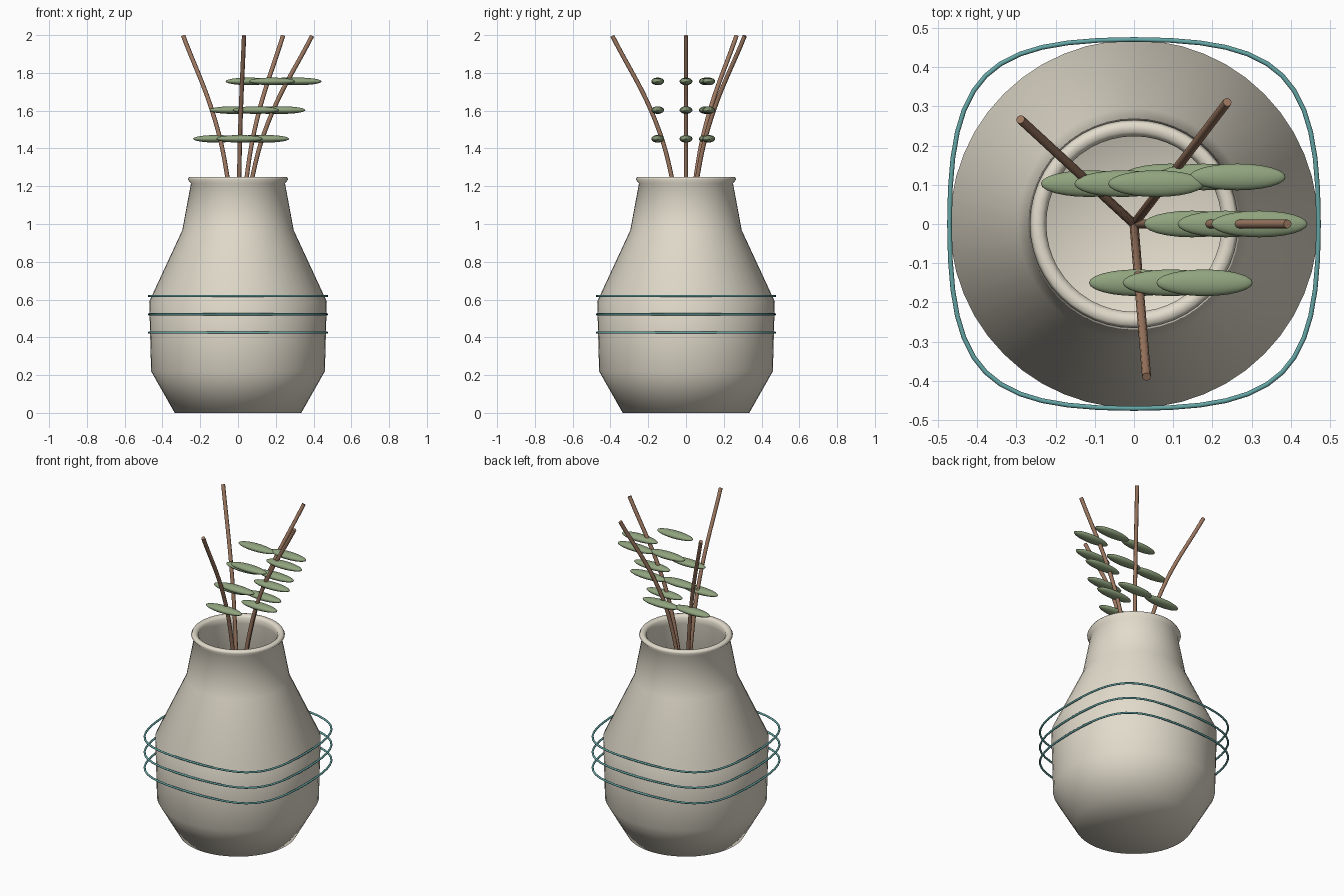
import bpy, bmesh, math

if "Cube" in bpy.data.objects:
    bpy.data.objects.remove(bpy.data.objects["Cube"])


def material(name, color):
    m = bpy.data.materials.new(name)
    m.diffuse_color = (*color, 1)
    m.use_nodes = True
    m.node_tree.nodes["Principled BSDF"].inputs["Base Color"].default_value = m.diffuse_color
    return m


clay = material("clay", (0.76, 0.71, 0.60))
teal = material("teal", (0.13, 0.38, 0.38))
bark = material("bark", (0.34, 0.19, 0.12))
green = material("green", (0.28, 0.37, 0.21))


def lathe(name, profile, steps, mat):
    bm = bmesh.new()
    verts = [bm.verts.new((r, 0, z)) for r, z in profile]
    edges = [bm.edges.new(p) for p in zip(verts, verts[1:])]
    bmesh.ops.spin(bm, geom=verts + edges, cent=(0, 0, 0), axis=(0, 0, 1),
                   angle=math.tau, steps=steps)
    bmesh.ops.remove_doubles(bm, verts=bm.verts, dist=0.0005)
    bmesh.ops.recalc_face_normals(bm, faces=bm.faces)
    for f in bm.faces:
        f.smooth = True
    me = bpy.data.meshes.new(name)
    bm.to_mesh(me)
    bm.free()
    me.materials.append(mat)
    ob = bpy.data.objects.new(name, me)
    bpy.context.collection.objects.link(ob)
    return ob


def tube(name, points, radius, mat, closed=False, handle=None, sides=2):
    cu = bpy.data.curves.new(name, 'CURVE')
    cu.dimensions = '3D'
    cu.bevel_depth = radius
    cu.bevel_resolution = sides
    cu.use_fill_caps = True
    cu.resolution_u = 12
    sp = cu.splines.new('BEZIER')
    sp.bezier_points.add(len(points) - 1)
    sp.use_cyclic_u = closed
    for bp, p in zip(sp.bezier_points, points):
        bp.co = p
        if handle:
            # tangent handles, longer than a circle's, give a rounded square
            bp.handle_left_type = bp.handle_right_type = 'FREE'
            t = (-p[1] * handle, p[0] * handle)
            bp.handle_right = (p[0] + t[0], p[1] + t[1], p[2])
            bp.handle_left = (p[0] - t[0], p[1] - t[1], p[2])
        else:
            bp.handle_left_type = bp.handle_right_type = 'AUTO'
    cu.materials.append(mat)
    ob = bpy.data.objects.new(name, cu)
    bpy.context.collection.objects.link(ob)
    return ob


# Hollow vase: outer wall, rolled lip, inner wall and floor
lathe("vase", [(0, 0), (0.335, 0), (0.46, 0.22), (0.47, 0.59), (0.295, 0.967),
               (0.249, 1.215), (0.266, 1.236), (0.258, 1.25), (0.236, 1.25),
               (0.224, 1.235), (0.226, 1.2), (0.265, 0.95), (0.435, 0.57),
               (0.425, 0.23), (0.31, 0.04), (0, 0.04)], 48, clay)

# Three rounded-square bands
R = 0.471
for i, z in enumerate((0.425, 0.522, 0.619)):
    tube(f"band_{i + 1}", [(R, 0, z), (0, R, z), (-R, 0, z), (0, -R, z)],
         0.006, teal, closed=True, handle=0.81)

# Four branches bending outward from the vase axis
tips = [(0.392, 0.0), (0.238, 0.311), (-0.29, 0.267), (0.032, -0.39)]
for i, (x, y) in enumerate(tips):
    tube(f"branch_{i + 1}", [(x * f, y * f, z) for f, z in
                             ((0, 0.7), (0.195, 1.25), (0.42, 1.55), (1, 1.996))],
         0.0115, bark)

# Three leaves per branch, each level shifted sideways
for i, (x, y) in enumerate([(0.148, 0), (0.092, 0.12), (-0.115, 0.103), (0.008, -0.15)]):
    for k in range(3):
        bpy.ops.mesh.primitive_uv_sphere_add(
            segments=24, ring_count=12, radius=1,
            location=(x + 0.086 * k, y, 1.451 + 0.152 * k))
        leaf = bpy.context.object
        leaf.name = f"leaf_{i + 1}_{k + 1}"
        leaf.scale = (0.123, 0.034, 0.02)
        leaf.data.materials.append(green)
        bpy.ops.object.shade_smooth()
